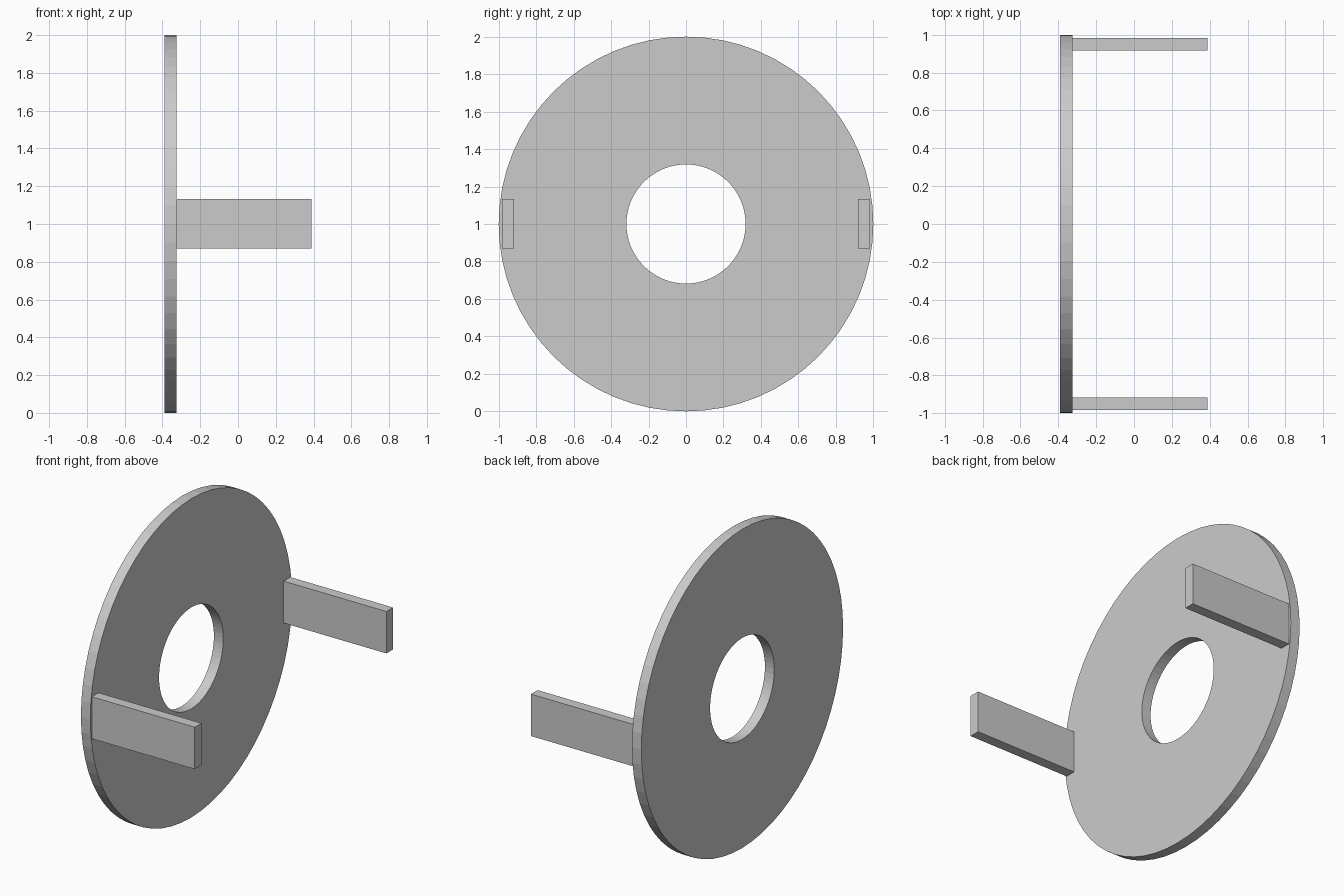
import bpy, bmesh, math

if "Cube" in bpy.data.objects:
    bpy.data.objects.remove(bpy.data.objects["Cube"])

SEGMENTS = 64
CENTRE_Z = 1.0
BACK_X, FACE_X, TIP_X = -0.39, -0.325, 0.388


def make_object(name, bm):
    bmesh.ops.recalc_face_normals(bm, faces=bm.faces)
    mesh = bpy.data.meshes.new(name)
    bm.to_mesh(mesh)
    bm.free()
    obj = bpy.data.objects.new(name, mesh)
    bpy.context.collection.objects.link(obj)
    return obj


# Flat ring: a rectangular section swept around the x axis
def ring(name, outer, inner, x0, x1):
    bm = bmesh.new()
    section = [(x0, inner), (x0, outer), (x1, outer), (x1, inner)]
    loops = []
    for i in range(SEGMENTS):
        a = 2 * math.pi * i / SEGMENTS
        loops.append([bm.verts.new((x, r * math.cos(a), CENTRE_Z + r * math.sin(a)))
                      for x, r in section])
    for i in range(SEGMENTS):
        a, b = loops[i], loops[(i + 1) % SEGMENTS]
        for j in range(4):
            k = (j + 1) % 4
            bm.faces.new((a[j], a[k], b[k], b[j]))
    return make_object(name, bm)


# Box given by its limits on each axis
def box(name, xs, ys, zs):
    bm = bmesh.new()
    bmesh.ops.create_cube(bm, size=1)
    for v in bm.verts:
        v.co = [sum(lim) / 2 + c * (lim[1] - lim[0])
                for c, lim in zip(v.co, (xs, ys, zs))]
    return make_object(name, bm)


# Disc with central hole
ring("disc", 1.0, 0.318, BACK_X, FACE_X)

# Two side tabs reaching forward from the disc face
for name, side in (("left_tab", -1), ("right_tab", 1)):
    ys = sorted((side * 0.917, side * 0.983))
    box(name, (FACE_X, TIP_X), ys, (0.87, 1.133))
